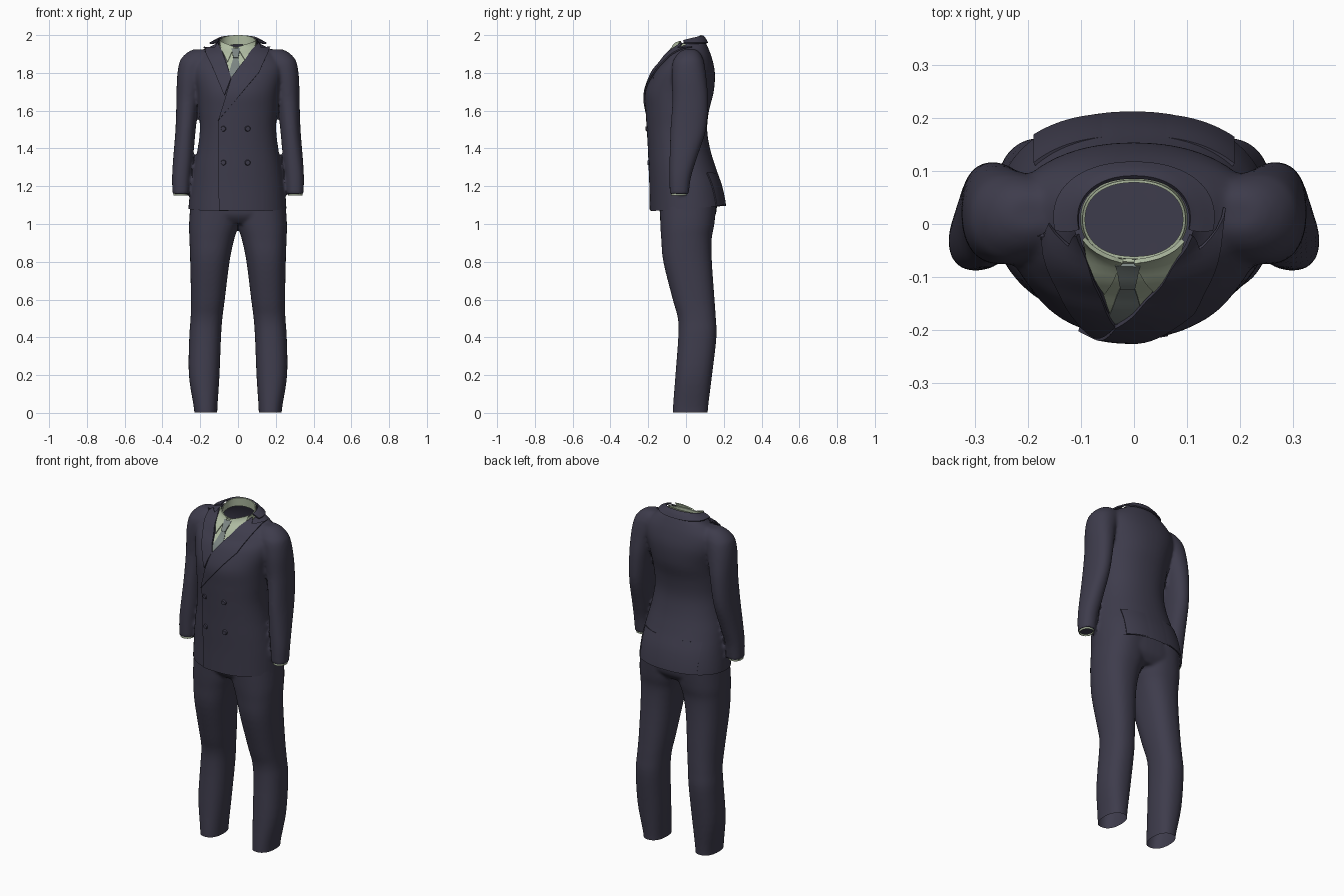
import bpy, bmesh, math
from mathutils import Vector
from mathutils.bvhtree import BVHTree

if "Cube" in bpy.data.objects:
    bpy.data.objects.remove(bpy.data.objects["Cube"])


def material(name, rgb):
    m = bpy.data.materials.new(name)
    m.diffuse_color = (*rgb, 1)
    m.use_nodes = True
    m.node_tree.nodes["Principled BSDF"].inputs["Base Color"].default_value = m.diffuse_color
    return m


NAVY = material("navy cloth", (0.048, 0.045, 0.072))
SHIRT = material("pale green shirt", (0.43, 0.50, 0.36))
TIE = material("grey tie", (0.20, 0.235, 0.225))


def finish(name, bm, mat, mods=()):
    """Turn a bmesh into an object, bake its modifiers, shade it smooth."""
    me = bpy.data.meshes.new(name)
    bm.to_mesh(me)
    bm.free()
    ob = bpy.data.objects.new(name, me)
    bpy.context.collection.objects.link(ob)
    for kind, props in mods:
        mod = ob.modifiers.new(kind, kind)
        for k, v in props.items():
            setattr(mod, k, v)
    if mods:
        deps = bpy.context.evaluated_depsgraph_get()
        ob.data = bpy.data.meshes.new_from_object(ob.evaluated_get(deps))
        ob.modifiers.clear()
    ob.data.materials.clear()
    ob.data.materials.append(mat)
    for p in ob.data.polygons:
        p.use_smooth = True
        p.material_index = 0
    ob.data.set_sharp_from_angle(angle=math.radians(40))
    return ob


def spline(rows, steps):
    """Catmull-Rom interpolation of section parameters."""
    out = []
    for i in range(len(rows) - 1):
        a, b, c, d = (rows[max(0, min(len(rows) - 1, i + k))] for k in (-1, 0, 1, 2))
        for s in range(steps):
            t = s / steps
            out.append([0.5 * (2*q + (r - p)*t + (2*p - 5*q + 4*r - s4)*t*t + (3*q - p - 3*r + s4)*t**3)
                        for p, q, r, s4 in zip(a, b, c, d)])
    return out + [list(rows[-1])]


def loft(bm, rows, power=2.2, steps=4, n=48, caps=True, arc=None, flip=1):
    """Skin sections given as (x0, x1, y_front, y_back, z_front, z_back)."""
    a0, a1 = arc or (0, 2 * math.pi)
    rings = []
    for x0, x1, yf, yb, zf, zb in spline(rows, steps):
        ring = []
        for i in range(n):
            a = a0 + (a1 - a0) * i / (n - 1 if arc else n)
            c, s = math.cos(a), math.sin(a)
            u = math.copysign(abs(c) ** (2 / power), c)
            v = math.copysign(abs(s) ** (2 / power), s)
            ring.append(bm.verts.new((flip * ((x0 + x1) / 2 + u * (x1 - x0) / 2),
                                      (yf + yb) / 2 + v * (yb - yf) / 2,
                                      (zf + zb) / 2 + v * (zb - zf) / 2)))
        rings.append(ring)
    for r, q in zip(rings, rings[1:]):
        for i in range(n - 1 if arc else n):
            j = (i + 1) % n
            bm.faces.new((r[i], r[j], q[j], q[i]))
    if caps:
        bm.faces.new(rings[0][::-1])
        bm.faces.new(rings[-1])
    bmesh.ops.recalc_face_normals(bm, faces=bm.faces)


def cut(ob, co, no, below):
    """Open a shell cleanly along a plane."""
    bm = bmesh.new()
    bm.from_mesh(ob.data)
    bmesh.ops.bisect_plane(bm, geom=bm.verts[:] + bm.edges[:] + bm.faces[:], plane_co=co,
                           plane_no=no, clear_inner=below, clear_outer=not below)
    bm.to_mesh(ob.data)
    bm.free()


def blend(smooth):
    return [("REMESH", dict(mode='VOXEL', voxel_size=0.009)),
            ("SMOOTH", dict(factor=0.5, iterations=smooth))]


# Jacket body: torso and both sleeves fused into one smooth shell
torso = [(-.262, .258, -.185, .215, 1.02, 1.02), (-.262, .256, -.186, .212, 1.08, 1.10),
         (-.25, .248, -.188, .192, 1.2, 1.2), (-.234, .232, -.192, .157, 1.3, 1.3),
         (-.213, .213, -.196, .127, 1.4, 1.4), (-.202, .202, -.202, .112, 1.5, 1.5),
         (-.207, .207, -.208, .122, 1.6, 1.6), (-.217, .217, -.210, .147, 1.7, 1.7),
         (-.24, .24, -.172, .153, 1.8, 1.8), (-.235, .235, -.132, .137, 1.85, 1.88),
         (-.18, .18, -.105, .113, 1.89, 1.942), (-.125, .125, -.078, .097, 1.915, 1.972),
         (-.102, .102, -.063, .085, 1.945, 2.0), (-.1, .1, -.06, .082, 2.0, 2.05)]
sleeve = [(x0, x1, yf, yb, z, z) for x0, x1, yf, yb, z in (
    (.258, .347, -.086, .014, 1.158), (.251, .349, -.088, .027, 1.25),
    (.238, .343, -.087, .058, 1.35), (.224, .331, -.082, .106, 1.5),
    (.206, .326, -.072, .117, 1.65), (.18, .323, -.076, .108, 1.77),
    (.15, .312, -.072, .097, 1.85), (.13, .293, -.057, .086, 1.885),
    (.14, .265, -.035, .07, 1.91), (.16, .235, -.01, .05, 1.925))]
bm = bmesh.new()
loft(bm, torso)
for f in (1, -1):
    loft(bm, sleeve, flip=f)
jacket = finish("jacket", bm, NAVY, blend(5))
bm = bmesh.new()
bm.from_mesh(jacket.data)
SURFACE = BVHTree.FromBMesh(bm)
bm.free()
cut(jacket, (0, -.19, 1.068), (0, -.07, 1), True)
cut(jacket, (0, -.06, 1.925), (0, -.42, 1), False)

# Trousers: two legs and a seat fused, open at the ankles
leg = [(x0, x1, yf, yb, z, z) for x0, x1, yf, yb, z in (
    (.11, .23, -.07, .115, -.03), (.109, .234, -.069, .117, .03),
    (.098, .26, -.056, .138, .2), (.09, .258, -.041, .161, .4),
    (.083, .251, -.043, .158, .5), (.07, .249, -.07, .151, .6),
    (.045, .253, -.12, .137, .8), (.02, .257, -.131, .136, .92),
    (-.005, .259, -.136, .15, 1.0), (-.03, .25, -.14, .165, 1.14))]
seat = [(-.2, .2, -.1, .12, 1.0, 1.0), (-.25, .25, -.137, .158, 1.05, 1.05),
        (-.245, .245, -.14, .165, 1.14, 1.14)]
bm = bmesh.new()
for f in (1, -1):
    loft(bm, leg, power=2.3, flip=f)
loft(bm, seat, power=2.5)
trousers = finish("trousers", bm, NAVY, blend(4))
cut(trousers, (0, 0, 0.002), (0, 0, 1), True)


def hit(x, z, side=1):
    """Point and normal on the jacket, seen from the front (1) or back (-1)."""
    co, no, _, _ = SURFACE.ray_cast(Vector((x, -side, z)), Vector((0, side, 0)))
    if co is None:
        co, no, _, _ = SURFACE.find_nearest(Vector((x, -.02 * side, z)))
    return co, no


def patch(name, outline, lift, mat, side=1, thick=0.008):
    """Thin cloth panel draped on the jacket from an x-z outline."""
    bm = bmesh.new()
    bm.faces.new([bm.verts.new((x, 0, z)) for x, z in outline])
    for axis in (0, 2):
        vals = [p[axis // 2] for p in outline]
        v = min(vals) + 0.012
        while v < max(vals) - 0.002:
            co, no = Vector(), Vector()
            co[axis], no[axis] = v, 1
            bmesh.ops.bisect_plane(bm, geom=bm.verts[:] + bm.edges[:] + bm.faces[:],
                                   plane_co=co, plane_no=no)
            v += 0.012
    for v in bm.verts:
        off = lift(v.co.x) if callable(lift) else lift
        co, no = hit(v.co.x, v.co.z, side)
        v.co = co + no * off
    bm.normal_update()
    if sum(f.normal.y * side * f.calc_area() for f in bm.faces) > 0:
        bmesh.ops.reverse_faces(bm, faces=bm.faces)
    return finish(name, bm, mat, [("SOLIDIFY", dict(thickness=thick, offset=-1))])


# Shirt front, tie and folded shirt collar points
patch("shirt_front", [(-.088, 1.955), (-.05, 1.93), (.05, 1.93), (.088, 1.955), (.03, 1.85),
                      (-.035, 1.77)], .003, SHIRT, thick=.006)
patch("tie_blade", [(-.022, 1.885), (-.002, 1.885), (.02, 1.79), (-.03, 1.765), (-.047, 1.80)],
      .006, TIE, thick=.006)
patch("tie_knot", [(-.034, 1.925), (.012, 1.925), (.001, 1.875), (-.025, 1.875)], .011, TIE)
patch("shirt_collar_left", [(-.09, 1.968), (-.02, 1.935), (-.03, 1.91), (-.055, 1.855),
                            (-.088, 1.92)], .009, SHIRT)
patch("shirt_collar_right", [(.088, 1.968), (0, 1.935), (.008, 1.91), (.042, 1.855),
                             (.086, 1.92)], .009, SHIRT)

# Shirt collar band around the neck
bm = bmesh.new()
loft(bm, [(-.101, .101, -.068, .086, 1.90, 1.95), (-.097, .097, -.066, .083, 1.938, 2.0)],
     caps=False)
finish("shirt_collar_band", bm, SHIRT, [("SOLIDIFY", dict(thickness=.005, offset=-1))])

# Jacket collar wrapped round the back of the neck
bm = bmesh.new()
loft(bm, [(-.15, .15, -.09, .114, 1.955, 1.958), (-.125, .125, -.085, .102, 1.958, 1.98),
          (-.105, .105, -.07, .088, 1.955, 1.996)], caps=False,
     arc=(math.radians(-12), math.radians(192)))
finish("jacket_collar", bm, NAVY, [("SOLIDIFY", dict(thickness=.008, offset=0))])

# Peaked lapels and the overlapping double-breasted front
patch("left_lapel", [(-.1, 1.955), (-.12, 1.925), (-.182, 1.928), (-.13, 1.82), (-.07, 1.68),
                     (-.035, 1.772)], .012, NAVY)
patch("front_overlap", [(-.033, 1.775), (-.1, 1.55), (-.1, 1.072), (.12, 1.072), (.12, 1.75),
                        (.04, 1.83)], lambda x: .008 * min(1, max(0, (.12 - x) / .17)), NAVY)
patch("right_lapel", [(.1, 1.955), (.12, 1.922), (.168, 1.928), (.11, 1.80), (-.03, 1.635),
                      (-.1, 1.55), (-.034, 1.772), (.03, 1.855)], .014, NAVY)

# Back vent flaps
for f in (1, -1):
    patch("vent_flap", [(f * .06, 1.105), (f * .185, 1.095), (f * .185, 1.27), (f * .06, 1.27)],
          lambda x: .007 * max(0, (abs(x) - .06) / .125), NAVY, side=-1)

# Four front buttons
for x in (-.075, .05):
    for z in (1.325, 1.505):
        co, no = hit(x, z)
        bm = bmesh.new()
        bmesh.ops.create_cone(bm, cap_ends=True, segments=20, radius1=.015, radius2=.012, depth=.008)
        bm.transform(no.to_track_quat('Z', 'Y').to_matrix().to_4x4())
        bmesh.ops.translate(bm, verts=bm.verts, vec=co + no * .01)
        finish("button", bm, NAVY)

# Shirt cuffs
for f in (1, -1):
    bm = bmesh.new()
    loft(bm, [(.266, .341, -.079, .006, 1.15, 1.15), (.266, .341, -.079, .008, 1.19, 1.19)],
         caps=False, flip=f)
    finish("shirt_cuff", bm, SHIRT, [("SOLIDIFY", dict(thickness=.004, offset=-1))])
